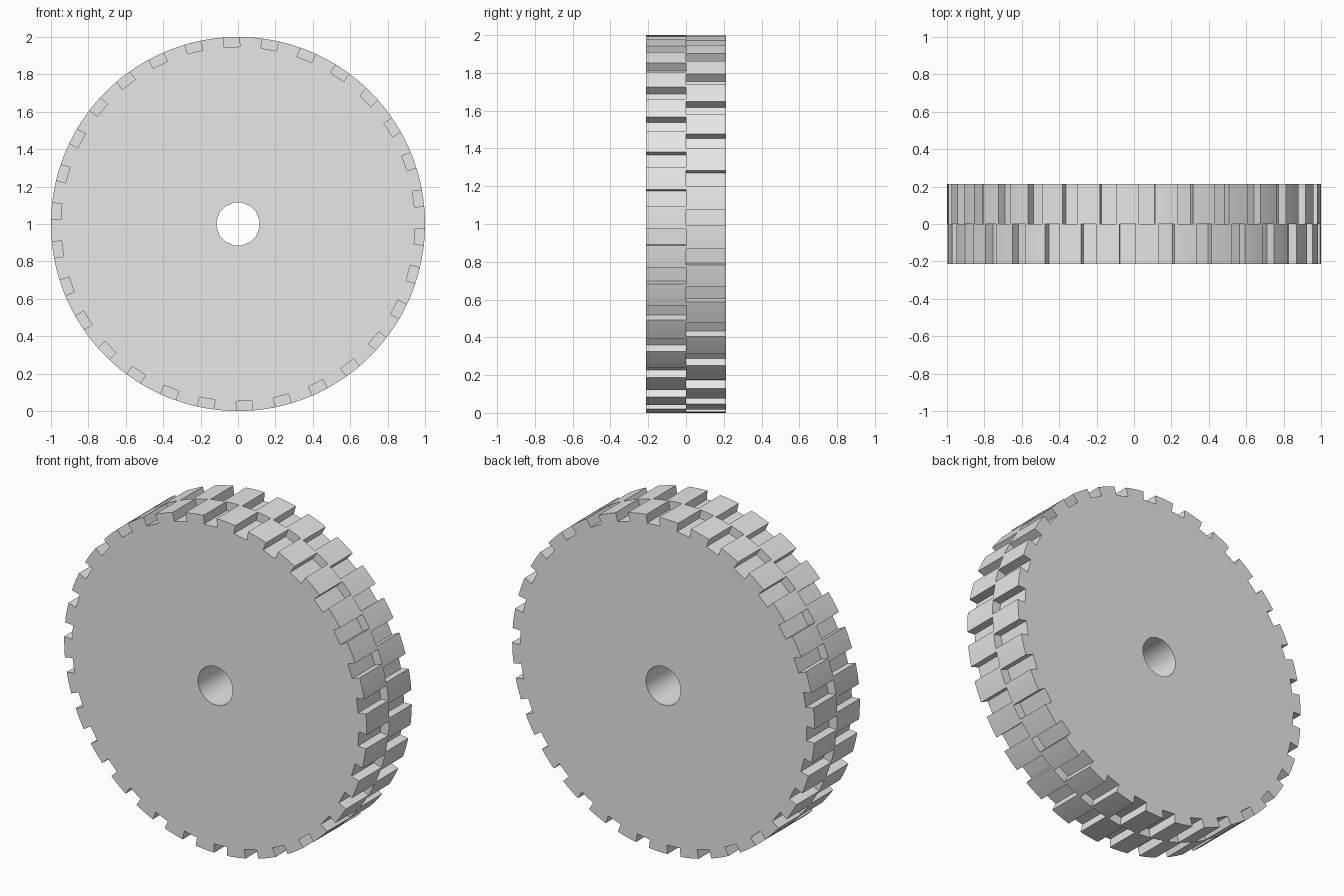
import bpy, bmesh
from math import sin, cos, asin, radians, tau, sqrt

cube = bpy.data.objects.get("Cube")
if cube:
    bpy.data.objects.remove(cube, do_unlink=True)

RADIUS, HALF_WIDTH = 1.0, 0.213
NOTCHES, NOTCH_HALF, DEPTH = 30, 0.043, 0.052
HOLE_RADIUS, HOLE_SIDES = 0.116, 16
PITCH = tau / NOTCHES

grey = bpy.data.materials.new("light_grey")
grey.use_nodes = True
grey.diffuse_color = (0.8, 0.8, 0.8, 1)
grey.node_tree.nodes["Principled BSDF"].inputs["Base Color"].default_value = (0.8, 0.8, 0.8, 1)


def rim_profile(start):
    """Outline of a disc with straight-sided notches, starting at an angle."""
    points = []
    half_angle = asin(NOTCH_HALF / RADIUS)
    floor = sqrt(RADIUS ** 2 - NOTCH_HALF ** 2) - DEPTH
    arc_steps = 3
    for i in range(NOTCHES):
        a = start + i * PITCH
        # Flat notch floor
        for side in (-NOTCH_HALF, NOTCH_HALF):
            points.append((floor * cos(a) - side * sin(a),
                           floor * sin(a) + side * cos(a)))
        # Rounded tooth top
        for s in range(arc_steps + 1):
            t = a + half_angle + (PITCH - 2 * half_angle) * s / arc_steps
            points.append((RADIUS * cos(t), RADIUS * sin(t)))
    return points


def hole_profile():
    return [(HOLE_RADIUS * cos(tau * (i + 0.5) / HOLE_SIDES),
             HOLE_RADIUS * sin(tau * (i + 0.5) / HOLE_SIDES)) for i in range(HOLE_SIDES)]


def wheel_half(name, y, width, start):
    bm = bmesh.new()
    edges = []
    for loop in (rim_profile(start), hole_profile()):
        verts = [bm.verts.new((x, y, z + RADIUS)) for x, z in loop]
        edges += [bm.edges.new((v, verts[i - 1])) for i, v in enumerate(verts)]
    bmesh.ops.triangle_fill(bm, edges=edges, use_beauty=True)
    # Thicken the face into a solid
    result = bmesh.ops.extrude_face_region(bm, geom=bm.faces[:], use_keep_orig=True)
    moved = [g for g in result["geom"] if isinstance(g, bmesh.types.BMVert)]
    bmesh.ops.translate(bm, verts=moved, vec=(0, width, 0))
    bmesh.ops.recalc_face_normals(bm, faces=bm.faces[:])
    mesh = bpy.data.meshes.new(name)
    bm.to_mesh(mesh)
    bm.free()
    mesh.materials.append(grey)
    obj = bpy.data.objects.new(name, mesh)
    bpy.context.collection.objects.link(obj)
    bpy.ops.object.select_all(action="DESELECT")
    obj.select_set(True)
    bpy.context.view_layer.objects.active = obj
    bpy.ops.object.shade_smooth_by_angle(angle=radians(30))


# Two toothed discs, staggered by half a tooth
wheel_half("front_wheel_half", -HALF_WIDTH, HALF_WIDTH, radians(92))
wheel_half("back_wheel_half", 0, HALF_WIDTH, radians(92) + PITCH / 2)
